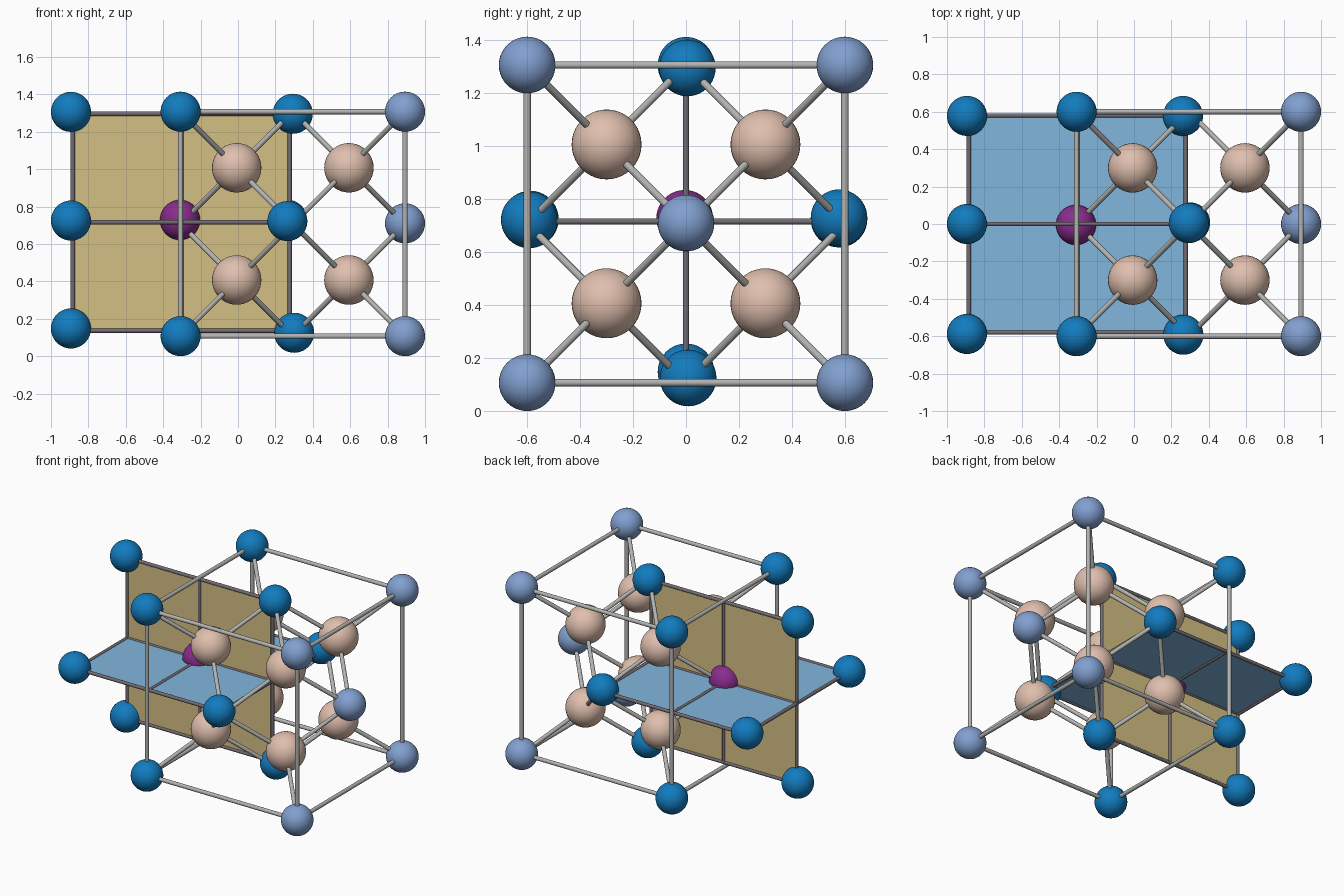
import bpy
from mathutils import Vector
from itertools import product

if "Cube" in bpy.data.objects:
    bpy.data.objects.remove(bpy.data.objects["Cube"])


def material(name, rgb):
    m = bpy.data.materials.new(name)
    m.diffuse_color = (*rgb, 1)
    m.use_nodes = True
    m.node_tree.nodes["Principled BSDF"].inputs["Base Color"].default_value = m.diffuse_color
    return m


DEEP = material("deep_blue", (0.006, 0.2, 0.52))
PALE = material("pale_blue", (0.22, 0.35, 0.63))
PEACH = material("peach", (0.74, 0.52, 0.42))
PURPLE = material("purple", (0.25, 0.025, 0.27))
TAN = material("tan", (0.66, 0.53, 0.23))
SKY = material("sky_blue", (0.22, 0.47, 0.72))
ROD = material("light_grey", (0.45, 0.45, 0.44))
BAR = material("dark_grey", (0.17, 0.15, 0.17))


def finish(name, mat):
    ob = bpy.context.object
    ob.name = name
    ob.data.materials.append(mat)
    return ob


def ball(name, pos, mat, r=0.107):
    bpy.ops.mesh.primitive_uv_sphere_add(segments=40, ring_count=20, radius=r, location=pos)
    bpy.ops.object.shade_smooth()
    finish(name, mat)


def rod(name, a, b, mat=ROD, r=0.014):
    a, b = Vector(a), Vector(b)
    d = b - a
    bpy.ops.mesh.primitive_cylinder_add(vertices=20, radius=r, depth=d.length, location=(a + b) / 2,
                                        rotation=d.to_track_quat('Z', 'Y').to_euler())
    bpy.ops.object.shade_smooth_by_angle()
    finish(name, mat)


# Unit cell cube: corners and edges
H = 0.6
C = Vector((0.293, 0, 0.707))
corners = [C + H * Vector(s) for s in product((-1, 1), repeat=3)]
for p in corners:
    ball("corner_atom", p, DEEP if p.x < 0 else PALE)
for i, p in enumerate(corners):
    for q in corners[i + 1:]:
        if (p - q).length < 2 * H + 0.01:
            rod("cell_edge", p, q)

# Inner atoms, each bonded to one corner and three face centres
for s in product((-1, 1), repeat=3):
    s = Vector(s)
    p = C + s * H / 2
    ball("inner_atom", p, PEACH, 0.132)
    rod("corner_bond", p, C + s * H)
    for k in range(3):
        f = C.copy()
        f[k] += s[k] * H
        rod("face_bond", p, f)

# Central atom, right face atom, and slightly shifted neighbour atoms
ball("central_atom", (-0.31, -0.005, 0.728), PURPLE)
ball("right_face_atom", (0.893, 0, 0.71), PALE)
for p in [(0.293, 0.005, 1.296), (0.3, 0.008, 0.125),
          (0.264, -0.592, 0.722), (0.262, 0.578, 0.73),
          (-0.893, 0, 1.306), (-0.893, 0, 0.148),
          (-0.893, -0.588, 0.725), (-0.893, 0.578, 0.725)]:
    ball("neighbour_atom", p, DEEP)

# Two crossing square planes with border bars and centre bars
W = 0.58
O = Vector((-0.304, 0, 0.716))
X, Y, Z = Vector((W, 0, 0)), Vector((0, W, 0)), Vector((0, 0, W))
for name, v, size, mat in (("upright_plane", Z, (2 * W, 0.006, 2 * W), TAN),
                           ("level_plane", Y, (2 * W, 2 * W, 0.006), SKY)):
    bpy.ops.mesh.primitive_cube_add(size=1, location=O)
    bpy.context.object.scale = size
    finish(name, mat)
    for k in (-1, 0, 1):
        rod(name + "_bar", O + k * X - v, O + k * X + v, BAR, 0.012)
        if k or v is Z:
            rod(name + "_bar", O + k * v - X, O + k * v + X, BAR, 0.012)
